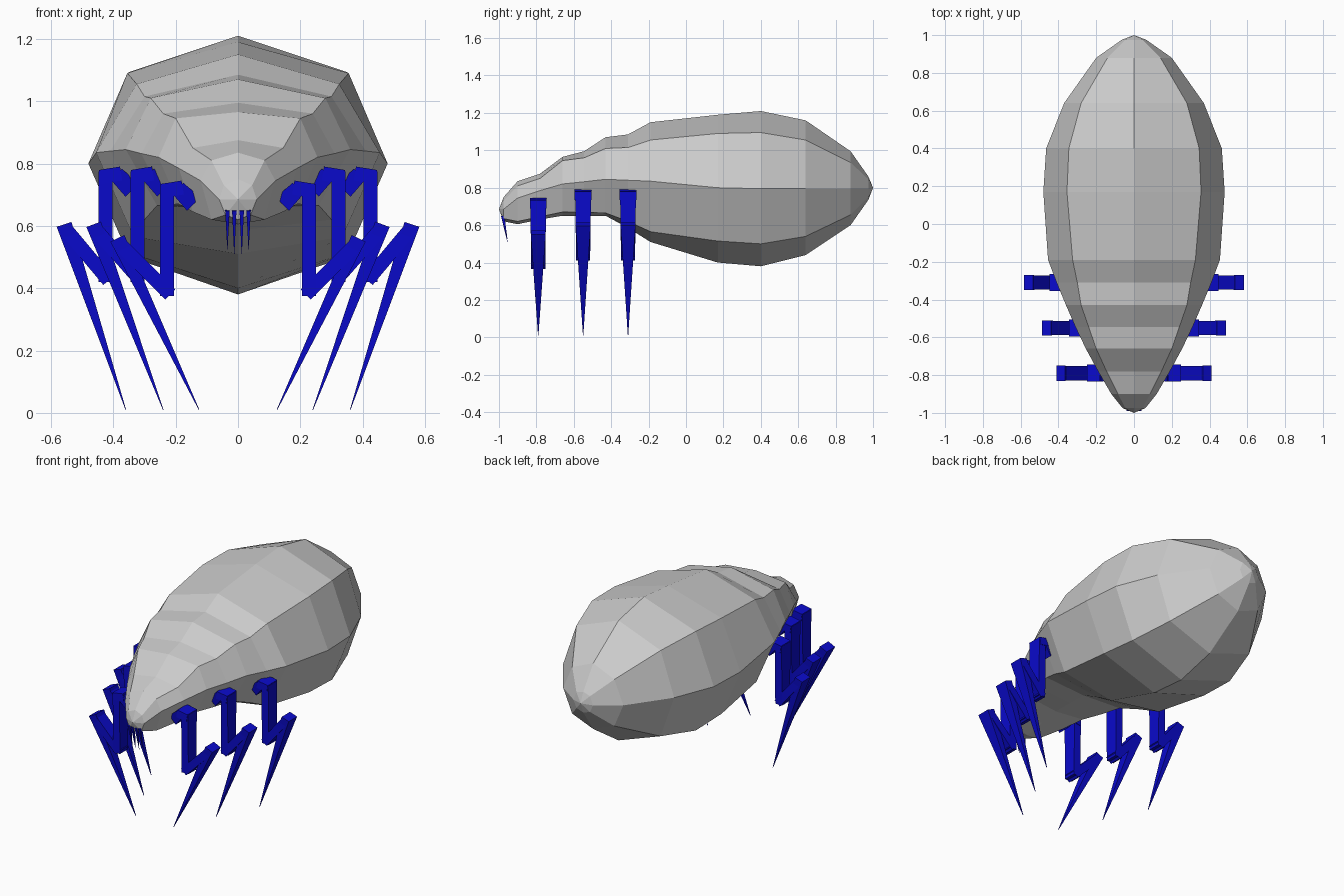
import bpy, bmesh
from mathutils import Vector


def material(name, rgb):
    m = bpy.data.materials.new(name)
    m.diffuse_color = (*rgb, 1)
    return m


SHELL = material("shell grey", (0.6, 0.6, 0.6))
BLUE = material("leg blue", (0.003, 0.003, 0.6))


def finish(bm, name, mat):
    bmesh.ops.recalc_face_normals(bm, faces=bm.faces)
    me = bpy.data.meshes.new(name)
    bm.to_mesh(me)
    bm.free()
    me.materials.append(mat)
    ob = bpy.data.objects.new(name, me)
    bpy.context.collection.objects.link(ob)
    return ob


# Body: eight-sided rings lofted from the snout to the tail
# y, top z, shoulder x, shoulder z, side x, side z, belly x, belly z, bottom z
RINGS = [
    (-0.975, 0.75, 0.045, 0.73, 0.06, 0.685, 0.04, 0.635, 0.62),
    (-0.90, 0.835, 0.085, 0.81, 0.12, 0.745, 0.085, 0.62, 0.605),
    (-0.78, 0.875, 0.145, 0.85, 0.19, 0.785, 0.145, 0.645, 0.63),
    (-0.66, 0.965, 0.20, 0.945, 0.255, 0.82, 0.19, 0.67, 0.65),
    (-0.545, 0.995, 0.24, 0.96, 0.31, 0.832, 0.23, 0.668, 0.65),
    (-0.43, 1.07, 0.28, 1.01, 0.36, 0.845, 0.26, 0.665, 0.65),
    (-0.31, 1.085, 0.30, 1.015, 0.41, 0.84, 0.30, 0.62, 0.585),
    (-0.19, 1.15, 0.325, 1.055, 0.455, 0.835, 0.335, 0.565, 0.51),
    (0.17, 1.19, 0.355, 1.09, 0.48, 0.80, 0.355, 0.515, 0.40),
    (0.40, 1.21, 0.345, 1.095, 0.465, 0.795, 0.345, 0.50, 0.38),
    (0.64, 1.16, 0.28, 1.055, 0.37, 0.795, 0.28, 0.54, 0.44),
    (0.88, 0.995, 0.14, 0.935, 0.20, 0.795, 0.14, 0.655, 0.60),
    (0.975, 0.86, 0.045, 0.845, 0.065, 0.795, 0.045, 0.75, 0.735),
]
bm = bmesh.new()
loops = []
for y, top, sx, sz, wx, wz, bx, bz, bot in RINGS:
    half = [(sx, sz), (wx, wz), (bx, bz)]
    outline = [(0, top)] + half + [(0, bot)] + [(-x, z) for x, z in reversed(half)]
    loops.append([bm.verts.new((x, y, z)) for x, z in outline])
for a, b in zip(loops, loops[1:]):
    for i in range(8):
        j = (i + 1) % 8
        bm.faces.new((a[i], a[j], b[j], b[i]))
for loop, tip in ((loops[0], (0, -1.0, 0.685)), (loops[-1], (0, 1.0, 0.80))):
    v = bm.verts.new(tip)
    for i in range(8):
        bm.faces.new((loop[i], loop[(i + 1) % 8], v))
finish(bm, "body", SHELL)


def beam(bm, p, q, w0, w1, d0, d1):
    """Tapered box from p to q; w is thickness across, d is depth along y."""
    p, q = Vector(p), Vector(q)
    along = (q - p).normalized()
    depth = Vector((0, 1, 0))
    depth = (depth - along * depth.dot(along)).normalized()
    across = along.cross(depth)
    ends = []
    for c, w, d in ((p, w0, d0), (q, w1, d1)):
        ends.append([bm.verts.new(c + across * (w / 2 * s) + depth * (d / 2 * t))
                     for s, t in ((-1, -1), (1, -1), (1, 1), (-1, 1))])
    a, b = ends
    for i in range(4):
        j = (i + 1) % 4
        bm.faces.new((a[i], a[j], b[j], b[i]))
    bm.faces.new(a)
    bm.faces.new(b)


# Legs: hip, thigh, rising shin and long pointed foot, mirrored left and right
LEGS = [  # name, y, thigh x, height shift, knee x, foot x
    ("front", -0.79, 0.2275, -0.045, 0.382, 0.125),
    ("middle", -0.55, 0.3225, 0.0, 0.458, 0.24),
    ("rear", -0.31, 0.425, 0.0, 0.553, 0.36),
]
for name, y, tx, dz, kx, fx in LEGS:
    for side, s in (("left", -1), ("right", 1)):
        def P(x, z):
            return (s * x, y, z + dz)
        bm = bmesh.new()
        beam(bm, P(tx - 0.085, 0.715), P(tx - 0.035, 0.765), 0.06, 0.05, 0.07, 0.09)
        beam(bm, P(tx - 0.05, 0.768), P(tx + 0.018, 0.757), 0.045, 0.045, 0.09, 0.09)
        beam(bm, P(tx, 0.775), P(tx, 0.42), 0.045, 0.045, 0.085, 0.075)
        beam(bm, P(tx - 0.01, 0.425), P(kx, 0.59), 0.045, 0.045, 0.075, 0.075)
        knee = (s * (kx + 0.005), y, 0.605 + dz)
        beam(bm, knee, (s * fx, y, 0.01), 0.05, 0.002, 0.08, 0.002)
        finish(bm, f"{name}_{side}_leg", BLUE)

# Mouth spikes hanging below the snout
for i, x in enumerate((-0.034, -0.012, 0.012, 0.034)):
    bm = bmesh.new()
    tip = 0.51 if abs(x) < 0.02 else 0.525
    beam(bm, (x, -0.98, 0.65), (x, -0.955, tip), 0.014, 0.001, 0.018, 0.001)
    finish(bm, f"mouth_spike_{i + 1}", BLUE)
